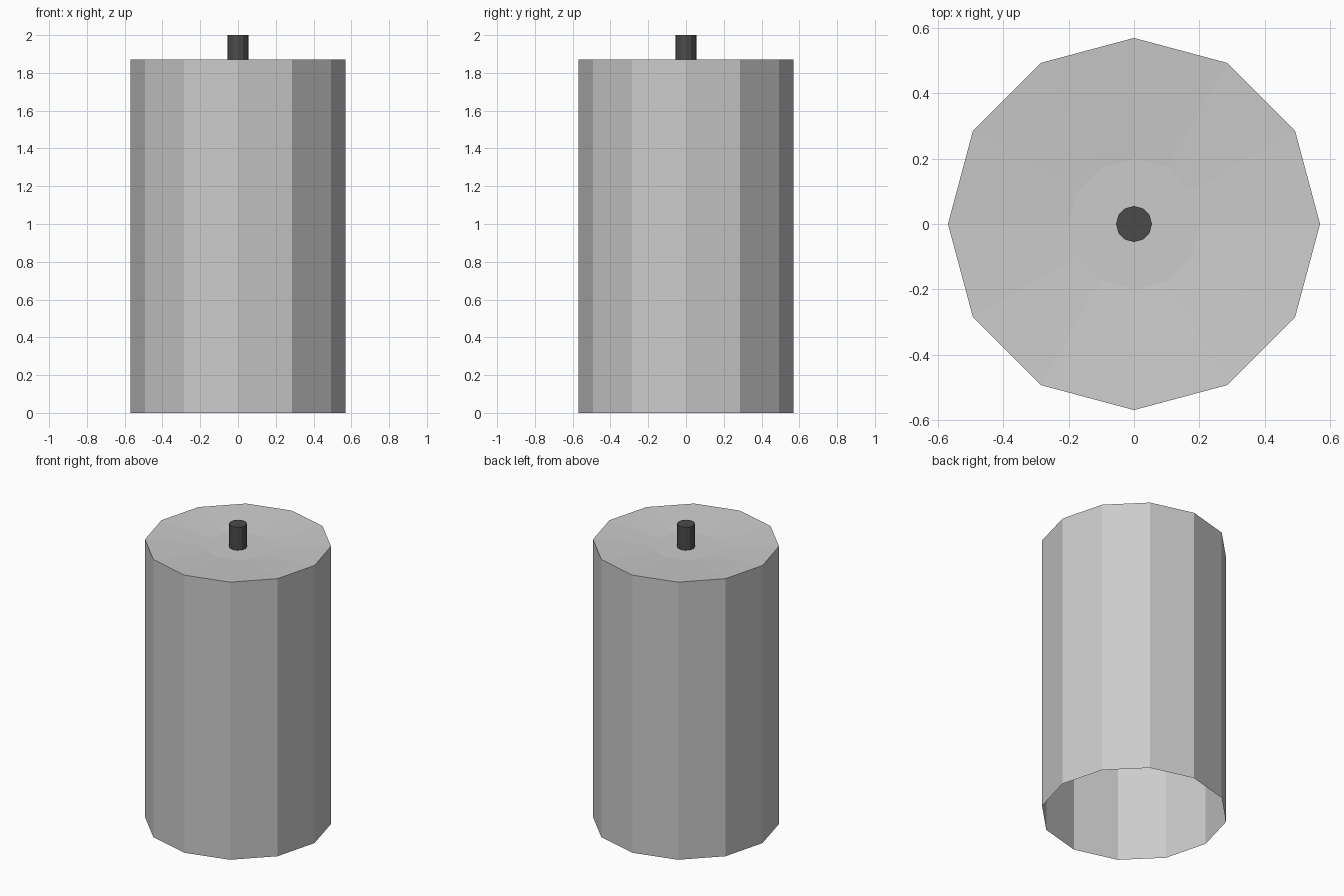
import bpy, bmesh
from math import cos, sin, tau

if "Cube" in bpy.data.objects:
    bpy.data.objects.remove(bpy.data.objects["Cube"])

SIDES = 12


def lathe(name, profile):
    """Revolve (radius, z) points into a flat-faced shell, capped at the last ring."""
    bm = bmesh.new()
    rings = [[bm.verts.new((r * cos(tau * i / SIDES), r * sin(tau * i / SIDES), z))
              for i in range(SIDES)] for r, z in profile]
    for low, high in zip(rings, rings[1:]):
        for i in range(SIDES):
            j = (i + 1) % SIDES
            bm.faces.new((low[i], low[j], high[j], high[i]))
    bm.faces.new(rings[-1])
    mesh = bpy.data.meshes.new(name)
    bm.to_mesh(mesh)
    bm.free()
    obj = bpy.data.objects.new(name, mesh)
    bpy.context.collection.objects.link(obj)
    return obj


# Open-bottomed body with a slightly dished top
lathe("body", [(0.57, 0), (0.57, 1.87), (0.2, 1.845)])

# Dark pin standing in the middle of the dish
pin = lathe("top_pin", [(0.055, 1.845), (0.055, 2.0)])
dark = bpy.data.materials.new("dark_grey")
dark.diffuse_color = (0.07, 0.07, 0.07, 1)
dark.use_nodes = True
dark.node_tree.nodes["Principled BSDF"].inputs["Base Color"].default_value = dark.diffuse_color
pin.data.materials.append(dark)
